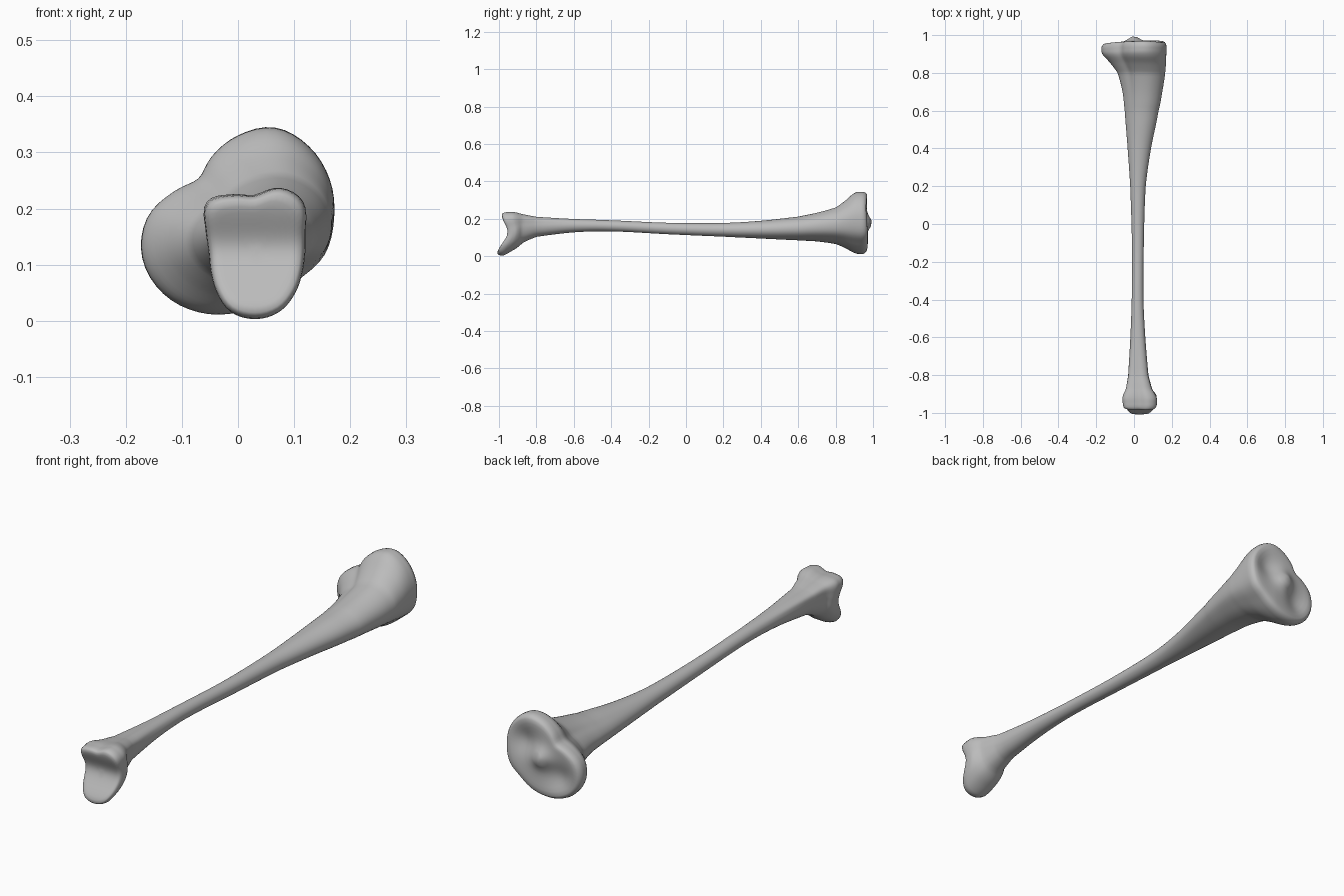
import bpy
import bmesh
from math import sin, cos, pi, exp

SIDES = 64      # points around each ring
STEPS = 5       # rings between two stations

if "Cube" in bpy.data.objects:
    bpy.data.objects.remove(bpy.data.objects["Cube"], do_unlink=True)

# Outline radii at equal angles, counter-clockwise from +x
KNEE_RADII = [.17, .176, .178, .172, .145, .118, .098, .122,
              .16, .182, .186, .178, .165, .155, .152, .166]
ANKLE_RADII = [.09, .098, .122, .12, .098, .107, .12, .095,
               .083, .086, .098, .114, .118, .114, .102, .092]

# Stations along the bone: y, x min, x max, z min, z max, end-shape weight
STATIONS = [
    (-.96, -.06, .122, .003, .236, 1),
    (-.92, -.06, .118, .03, .236, 1),
    (-.87, -.045, .096, .073, .225, .8),
    (-.8, -.033, .077, .104, .212, .6),
    (-.6, -.02, .06, .128, .2, .2),
    (-.4, -.012, .05, .133, .192, 0),
    (-.1, -.011, .052, .118, .179, 0),
    (.2, -.02, .062, .105, .178, 0),
    (.4, -.034, .09, .095, .19, .1),
    (.6, -.05, .13, .085, .213, .3),
    (.7, -.062, .15, .079, .234, .45),
    (.8, -.088, .165, .065, .262, .65),
    (.85, -.125, .169, .044, .297, .8),
    (.9, -.166, .171, .018, .338, .95),
    (.94, -.173, .172, .011, .345, 1),
]


def spline(a, b, c, d, t):
    """Smooth curve from b to c."""
    return b + t * (c - a + t * (2 * a - 5 * b + 4 * c - d + t * (3 * (b - c) + d - a))) / 2


def unit_outline(radii):
    """Smooth closed outline stretched to fill a square from -1 to 1."""
    n = len(radii)
    points = []
    for i in range(SIDES):
        k, t = divmod(i * n / SIDES, 1)
        r = spline(*(radii[(int(k) + j) % n] for j in (-1, 0, 1, 2)), t)
        a = 2 * pi * i / SIDES
        points.append((r * cos(a), r * sin(a)))
    spans = [(min(axis), max(axis)) for axis in zip(*points)]
    return [[2 * (v - lo) / (hi - lo) - 1 for v, (lo, hi) in zip(p, spans)] for p in points]


def bump(u, v, cu, cv, size):
    return exp(-((u - cu) ** 2 + (v - cv) ** 2) / size ** 2)


def knee_relief(x, z):
    """Two shallow sockets with a spine between them."""
    return (.028 * bump(x, z, 0, .18, .04) - .024 * bump(x, z, .08, .23, .06)
            - .022 * bump(x, z, -.08, .11, .06) + .06 * min(x, .05))


def ankle_relief(x, z):
    """A hollow running across, above a lower lip."""
    return .035 * bump(0, z, 0, .13, .06) - .022 * bump(0, z, 0, .01, .05)


circle = unit_outline([1] * 16)
knee = unit_outline(KNEE_RADII)
ankle = unit_outline(ANKLE_RADII)


def ring_points(station, scale=1, push=0):
    y, x0, x1, z0, z1, weight = station
    shape = knee if y > 0 else ankle
    relief = knee_relief if y > 0 else ankle_relief
    fade = min(1, max(0, (abs(y) - .88) / .08)) if not push else 1
    points = []
    for (cu, cv), (su, sv) in zip(circle, shape):
        u = (cu + (su - cu) * weight) * scale
        v = (cv + (sv - cv) * weight) * scale
        x = (x0 + x1 + u * (x1 - x0)) / 2
        z = (z0 + z1 + v * (z1 - z0)) / 2
        points.append((x, y + push + fade * relief(x, z), z))
    return points


def cap_rings(station, side):
    """Rounded rim and end face, from the rim inwards."""
    profile = [(.985, .012), (.95, .022), (.9, .027)] + [(s / 10, .029) for s in range(8, 0, -1)]
    return [ring_points(station, s, side * d) for s, d in profile]


# All rings from the ankle end to the knee end
rings = cap_rings(STATIONS[0], -1)[::-1]
last = len(STATIONS) - 1
for i in range(last):
    four = [STATIONS[min(max(i + j, 0), last)] for j in (-1, 0, 1, 2)]
    for step in range(STEPS):
        t = step / STEPS
        mixed = [spline(*values, t) for values in zip(*four)]
        mixed[0] = four[1][0] + t * (four[2][0] - four[1][0])
        rings.append(ring_points(mixed))
rings.append(ring_points(STATIONS[-1]))
rings += cap_rings(STATIONS[-1], 1)

# Skin the rings
bm = bmesh.new()
loops = [[bm.verts.new(p) for p in ring] for ring in rings]
for lower, upper in zip(loops, loops[1:]):
    for i in range(SIDES):
        j = (i + 1) % SIDES
        bm.faces.new((lower[i], lower[j], upper[j], upper[i]))
bm.faces.new(loops[0])
bm.faces.new(loops[-1])
bmesh.ops.recalc_face_normals(bm, faces=bm.faces)
mesh = bpy.data.meshes.new("shin_bone")
bm.to_mesh(mesh)
bm.free()

bone = bpy.data.objects.new("shin_bone", mesh)
bpy.context.collection.objects.link(bone)

# Plain grey bone
grey = bpy.data.materials.new("bone_grey")
grey.use_nodes = True
colour = (.5, .5, .5, 1)
grey.diffuse_color = colour
grey.node_tree.nodes["Principled BSDF"].inputs["Base Color"].default_value = colour
mesh.materials.append(grey)

bpy.ops.object.select_all(action="DESELECT")
bone.select_set(True)
bpy.context.view_layer.objects.active = bone
bpy.ops.object.shade_smooth_by_angle(angle=pi / 4)
